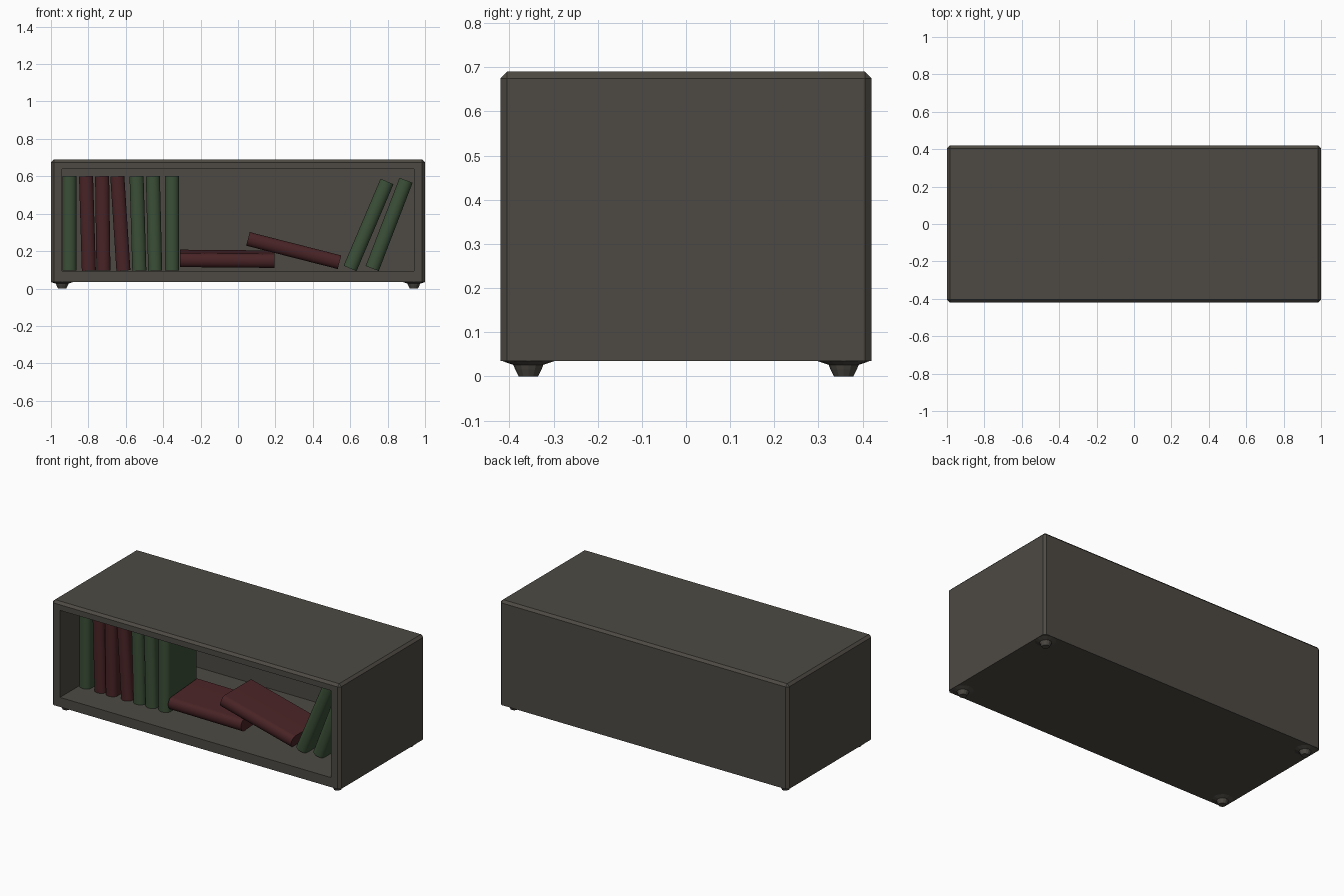
import bpy, bmesh
from math import radians, pi, sin, cos
from mathutils import Matrix, Vector

if "Cube" in bpy.data.objects:
    bpy.data.objects.remove(bpy.data.objects["Cube"])


def material(name, rgb):
    m = bpy.data.materials.new(name)
    m.use_nodes = True
    m.diffuse_color = (*rgb, 1)
    m.node_tree.nodes["Principled BSDF"].inputs["Base Color"].default_value = (*rgb, 1)
    return m


GREY = material("warm grey", (0.075, 0.068, 0.057))
GREEN = material("dark green", (0.043, 0.078, 0.038))
RED = material("dark red", (0.066, 0.017, 0.019))


def finish(bm, name, mat, matrix=Matrix(), smooth=False):
    bmesh.ops.recalc_face_normals(bm, faces=bm.faces)
    mesh = bpy.data.meshes.new(name)
    bm.to_mesh(mesh)
    bm.free()
    mesh.materials.append(mat)
    ob = bpy.data.objects.new(name, mesh)
    bpy.context.collection.objects.link(ob)
    ob.matrix_world = matrix
    if smooth:
        bpy.ops.object.select_all(action='DESELECT')
        ob.select_set(True)
        bpy.context.view_layer.objects.active = ob
        bpy.ops.object.shade_smooth_by_angle(angle=radians(40))
    return ob


# Cabinet: chamfered box with a recessed open front
BOTTOM, TOP, HALF_Y = 0.035, 0.69, 0.42
bm = bmesh.new()
bmesh.ops.create_cube(bm, size=1)
for v in bm.verts:
    v.co = Vector((v.co.x * 2, v.co.y * 2 * HALF_Y, BOTTOM if v.co.z < 0 else TOP))
edges = [e for e in bm.edges if any(v.co.z > BOTTOM + 0.1 for v in e.verts)]
bmesh.ops.bevel(bm, geom=edges, offset=0.015, segments=1, affect='EDGES')
bm.normal_update()
front = min(bm.faces, key=lambda f: (round(f.normal.y, 3), -f.calc_area()))
bmesh.ops.inset_individual(bm, faces=[front], thickness=0.03)
mid = front.calc_center_median().z
for v in front.verts:
    v.co.x = 0.94 if v.co.x > 0 else -0.94
    v.co.z = 0.64 if v.co.z > mid else 0.095
recess = bmesh.ops.extrude_discrete_faces(bm, faces=[front])["faces"][0]
for v in recess.verts:
    v.co.y = 0.36
finish(bm, "cabinet", GREY)


# Feet: flared collar above a short tapered peg
def foot(name, x, y):
    bm = bmesh.new()
    rings = []
    for radius, z in ((0.06, BOTTOM), (0.034, 0.026), (0.03, 0.016), (0.022, 0)):
        rings.append([bm.verts.new((radius * cos(i * pi / 6), radius * sin(i * pi / 6), z))
                      for i in range(12)])
    for a, b in zip(rings, rings[1:]):
        for i in range(12):
            j = (i + 1) % 12
            bm.faces.new((a[i], a[j], b[j], b[i]))
    bm.faces.new(rings[0])
    bm.faces.new(rings[-1])
    finish(bm, name, GREY, Matrix.Translation((x, y, 0)))


for side, sx in (("left", 1), ("right", -1)):
    for end, sy in (("front", -1), ("back", 1)):
        foot(f"{end}_{side}_foot", sx * 0.94, sy * 0.357)


# Books: rounded spine facing the front, flat fore edge behind
def book(name, mat, x, z, lean=0, pitch=0, y=-0.105):
    thick, height, depth, bulge = 0.075, 0.505, 0.29, 0.03
    bm = bmesh.new()
    outline = [(thick / 2, depth / 2), (-thick / 2, depth / 2)]
    for i in range(11):
        a = pi + pi * i / 10
        outline.append((thick / 2 * cos(a), -depth / 2 + bulge + bulge * sin(a)))
    face = bm.faces.new([bm.verts.new((px, py, -height / 2)) for px, py in outline])
    cap = bmesh.ops.extrude_face_region(bm, geom=[face], use_keep_orig=True)["geom"]
    bmesh.ops.translate(bm, vec=(0, 0, height),
                        verts=[g for g in cap if isinstance(g, bmesh.types.BMVert)])
    place = (Matrix.Translation((x, y, z)) @ Matrix.Rotation(radians(pitch), 4, 'X')
             @ Matrix.Rotation(radians(lean), 4, 'Y'))
    finish(bm, name, mat, place, smooth=True)


# Upright row
row = ((GREEN, -0.902, 0), (RED, -0.805, -1.7), (RED, -0.723, -0.8), (RED, -0.629, -3.7),
       (GREEN, -0.535, -1.7), (GREEN, -0.449, -1.4), (GREEN, -0.353, 0))
for n, (mat, x, lean) in enumerate(row, 1):
    book(f"upright_book_{n}", mat, x, 0.348, lean)

# Lying and leaning books
book("lying_book", RED, -0.057, 0.158, 90.5, pitch=4)
book("propped_book", RED, 0.298, 0.203, 104.3)
book("leaning_book_1", GREEN, 0.698, 0.34, 23)
book("leaning_book_2", GREEN, 0.808, 0.343, 21)
